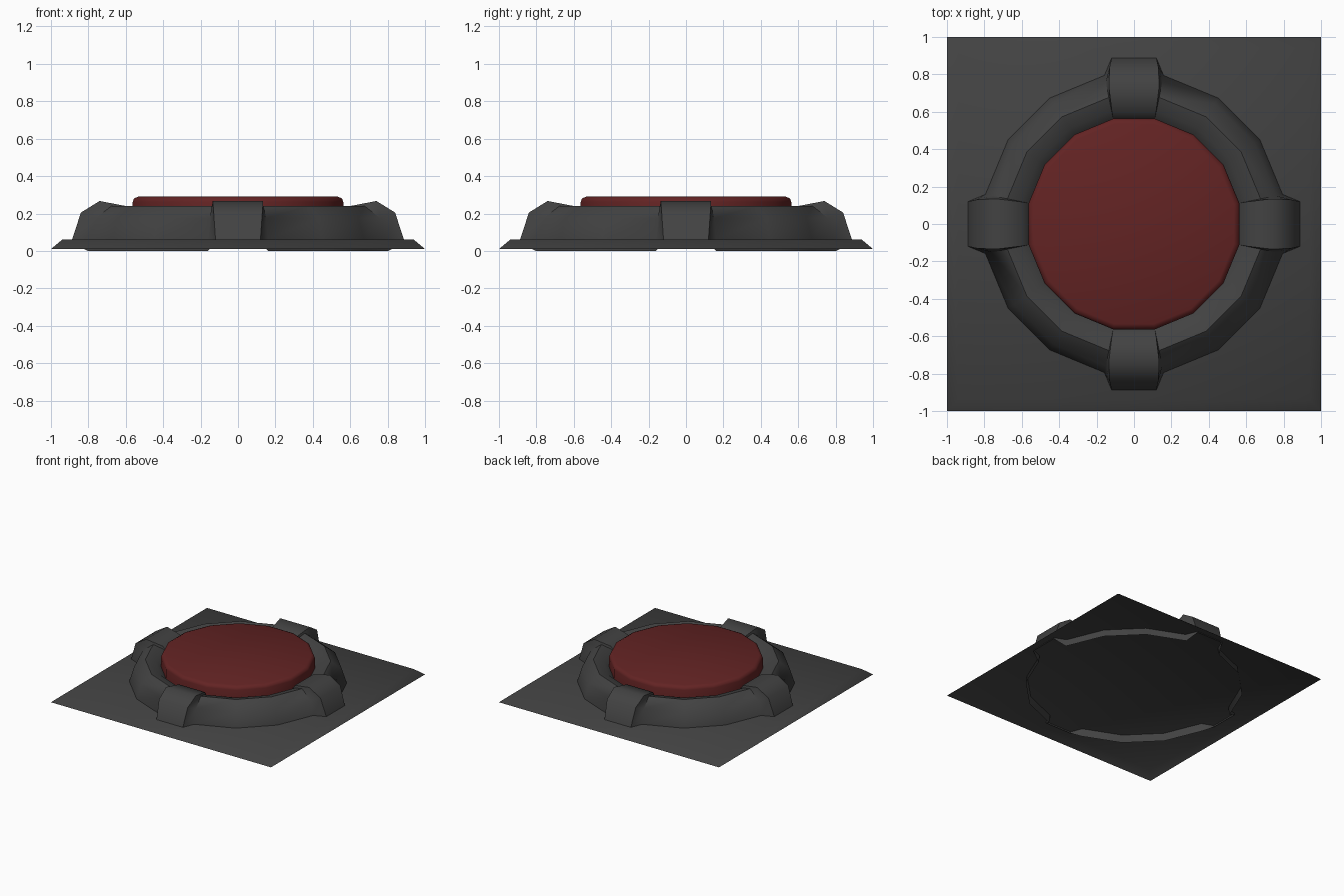
import bpy, bmesh, math

if "Cube" in bpy.data.objects:
    bpy.data.objects.remove(bpy.data.objects["Cube"])


def material(name, rgb):
    m = bpy.data.materials.new(name)
    m.diffuse_color = (*rgb, 1)
    m.use_nodes = True
    m.node_tree.nodes["Principled BSDF"].inputs["Base Color"].default_value = m.diffuse_color
    return m


def make(name, columns, mat, cap, angle):
    """Skin a closed loop of profile columns; optionally cap the last row."""
    bm = bmesh.new()
    cols = [[bm.verts.new(p) for p in c] for c in columns]
    for a, b in zip(cols, cols[1:] + cols[:1]):
        for i in range(len(a) - 1):
            bm.faces.new((a[i], b[i], b[i + 1], a[i + 1]))
    if cap:
        bm.faces.new([c[-1] for c in cols])
    me = bpy.data.meshes.new(name)
    bm.to_mesh(me)
    bm.free()
    me.materials.append(mat)
    ob = bpy.data.objects.new(name, me)
    bpy.context.collection.objects.link(ob)
    bpy.ops.object.select_all(action='DESELECT')
    ob.select_set(True)
    bpy.context.view_layer.objects.active = ob
    bpy.ops.object.shade_smooth_by_angle(angle=math.radians(angle))
    return ob


def column(profile, deg):
    t = math.radians(deg)
    return [(r * math.cos(t), r * math.sin(t), z) for r, z in profile]


def tab_column(profile, deg, side):
    """Column of (distance, half width, z) on one side of a lug."""
    t = math.radians(deg)
    c, s = math.cos(t), math.sin(t)
    return [(d * c - side * w * s, d * s + side * w * c, z) for d, w, z in profile]


dark = material("dark_grey", (0.055, 0.055, 0.055))
red = material("dull_red", (0.125, 0.017, 0.017))

# base plate: thin open shell with sloping skirt
plate = [(math.sqrt(2), 0.01), (0.94 * math.sqrt(2), 0.06)]
make("base_plate", [column(plate, 45 + 90 * k) for k in range(4)], dark, True, 60)

# housing ring: sixteen sides with four raised lugs
ring = [(0.82, 0.0), (0.81, 0.06), (0.775, 0.175), (0.69, 0.24),
        (0.615, 0.22), (0.57, 0.18)]
lug = [(0.89, 0.12, 0.05), (0.887, 0.12, 0.06), (0.84, 0.13, 0.205),
       (0.74, 0.135, 0.267), (0.60, 0.118, 0.24), (0.56, 0.111, 0.18)]
cols = []
for k in range(4):
    d = 90 * k
    cols += [column(ring, d - 11.25), tab_column(lug, d, -1), tab_column(lug, d, 1),
             column(ring, d + 11.25), column(ring, d + 33.75), column(ring, d + 56.25)]
make("housing_ring", cols, dark, False, 50)

# push button: bevelled disc
disc = [(0.574, 0.15), (0.574, 0.262), (0.567, 0.28), (0.545, 0.29)]
make("push_button", [column(disc, 11.25 + 22.5 * k) for k in range(16)], red, True, 50)
